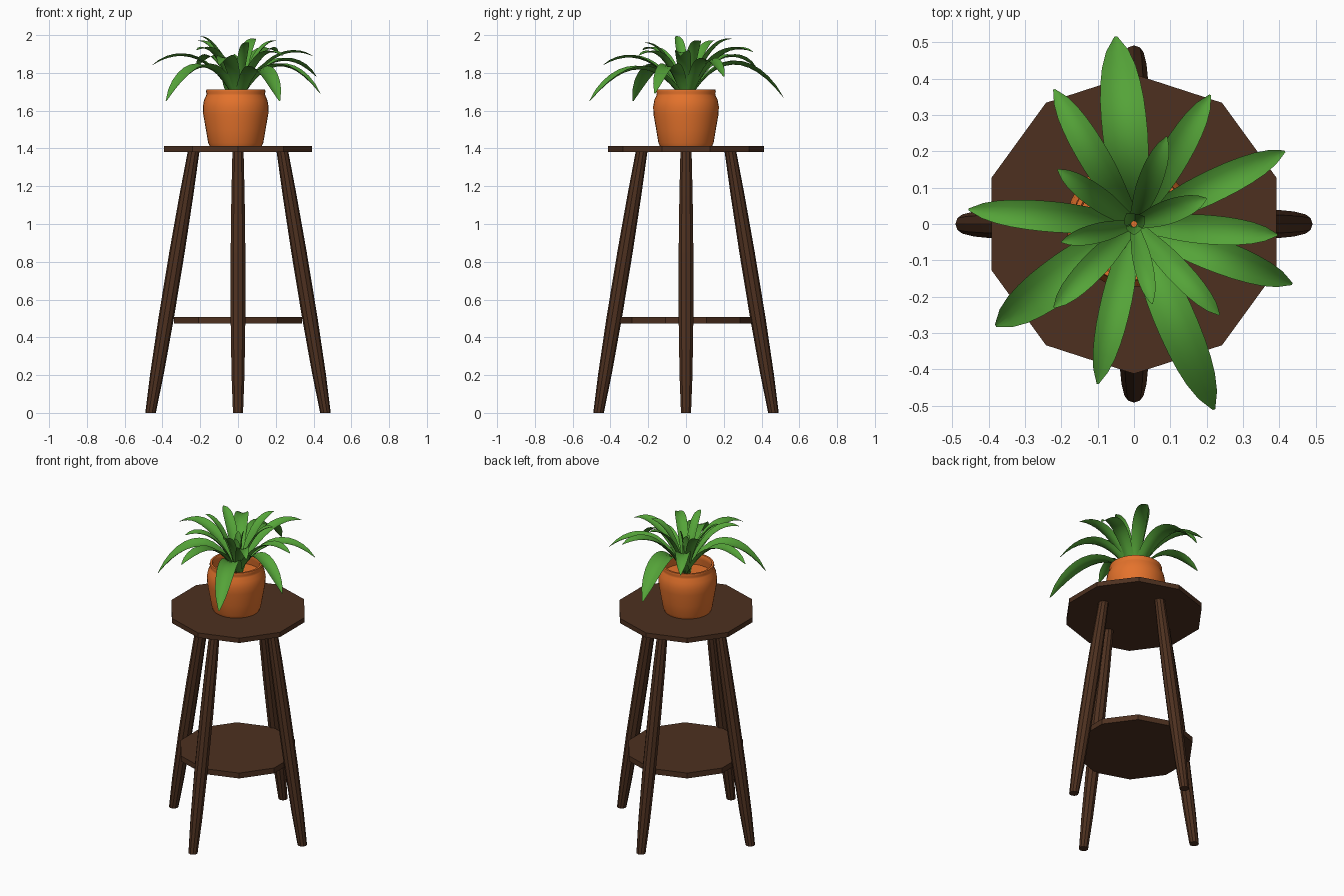
import bpy, bmesh, math
from mathutils import Vector

if "Cube" in bpy.data.objects:
    bpy.data.objects.remove(bpy.data.objects["Cube"])


def material(name, rgb):
    m = bpy.data.materials.new(name)
    m.diffuse_color = (*rgb, 1)
    m.use_nodes = True
    m.node_tree.nodes["Principled BSDF"].inputs["Base Color"].default_value = m.diffuse_color
    return m


WOOD = material("dark_wood", (0.075, 0.030, 0.014))
CLAY = material("terracotta", (0.78, 0.17, 0.025))
LEAF = material("leaf_green", (0.09, 0.37, 0.04))


def make(name, bm, mat, smooth=False):
    bmesh.ops.recalc_face_normals(bm, faces=bm.faces[:])
    for f in bm.faces:
        f.smooth = smooth
    me = bpy.data.meshes.new(name)
    bm.to_mesh(me)
    bm.free()
    me.materials.append(mat)
    ob = bpy.data.objects.new(name, me)
    bpy.context.collection.objects.link(ob)
    return ob


def loft(name, rings, mat, n, phase=0, smooth=False):
    """Skin a stack of horizontal n-sided rings (centre, radius), capped at both ends."""
    bm = bmesh.new()
    loops = [[bm.verts.new((c[0] + r * math.cos(phase + math.tau * i / n),
                            c[1] + r * math.sin(phase + math.tau * i / n), c[2]))
              for i in range(n)] for c, r in rings]
    for a, b in zip(loops, loops[1:]):
        for i in range(n):
            j = (i + 1) % n
            bm.faces.new((a[i], a[j], b[j], b[i]))
    bm.faces.new(loops[0])
    bm.faces.new(loops[-1])
    return make(name, bm, mat, smooth)


# Ten-sided top and lower shelf
for name, r, z0, z1 in (("table_top", 0.412, 1.381, 1.412), ("lower_shelf", 0.355, 0.472, 0.507)):
    loft(name, [((0, 0, z), r) for z in (z0, z1)], WOOD, 10, math.pi / 2)

# Four splayed legs, fattest in the middle
leg_radii = [(0, 0.028), (0.2, 0.036), (0.5, 0.041), (0.85, 0.041), (1.15, 0.037), (1.385, 0.031)]
for k, name in enumerate(("right_leg", "back_leg", "left_leg", "front_leg")):
    a = k * math.pi / 2
    rings = []
    for z, r in leg_radii:
        d = 0.463 - 0.228 * z / 1.385
        rings.append(((d * math.cos(a), d * math.sin(a), z), r))
    loft(name, rings, WOOD, 10, a)

# Pot with rolled lip, inner wall and raised floor; sits a touch left of centre
pot_profile = [(0.138, 1.412), (0.146, 1.43), (0.158, 1.50), (0.172, 1.58), (0.174, 1.62),
               (0.168, 1.655), (0.157, 1.68), (0.154, 1.69), (0.158, 1.70), (0.155, 1.712),
               (0.143, 1.712), (0.138, 1.70), (0.140, 1.68), (0.145, 1.64)]
pot = loft("pot", [((-0.012, 0, z), r) for r, z in pot_profile], CLAY, 32, 0, True)
bpy.context.view_layer.objects.active = pot
pot.select_set(True)
bpy.ops.object.shade_smooth_by_angle(angle=math.radians(50))

# Leaves: tip x, y, z, arch control height, half width
leaves = [
    (-0.05, 0.515, 1.67, 2.03, 0.062), (-0.22, 0.37, 1.83, 2.00, 0.042),
    (0.21, 0.355, 1.91, 1.99, 0.042), (0.415, 0.20, 1.78, 2.00, 0.044),
    (0.395, -0.03, 1.89, 1.98, 0.040), (0.435, -0.165, 1.69, 2.00, 0.046),
    (0.235, -0.25, 1.89, 1.98, 0.033), (0.22, -0.51, 1.65, 1.99, 0.056),
    (0.05, -0.22, 1.96, 1.95, 0.026), (-0.10, -0.44, 1.84, 1.98, 0.042),
    (-0.22, -0.23, 1.92, 1.98, 0.036), (-0.38, -0.28, 1.65, 2.01, 0.060),
    (-0.455, 0.04, 1.84, 2.00, 0.042), (-0.21, 0.15, 1.97, 1.96, 0.032),
    (-0.20, -0.05, 1.995, 1.96, 0.027), (0.09, 0.24, 1.98, 1.97, 0.033),
    (0.20, 0.07, 1.97, 1.96, 0.033), (0.03, 0.02, 1.92, 1.86, 0.022),
    (-0.02, 0.03, 1.90, 1.85, 0.022), (0.0, -0.03, 1.88, 1.84, 0.022),
]
widths = [0.5, 0.58, 0.67, 0.78, 0.88, 0.96, 1.0, 1.0, 0.97, 0.89, 0.75, 0.50, 0.06]
across = (-1, -0.5, 0, 0.5, 1)

for k, (x, y, z, cz, w) in enumerate(leaves):
    out = Vector((x, y, 0))
    side = Vector((-y, x, 0)).normalized()
    p0 = Vector((0, 0, 1.645)) + out.normalized() * 0.008
    p1 = out * 0.45 + Vector((0, 0, cz))
    p2 = Vector((x, y, z))
    bm = bmesh.new()
    rows = []
    for i, f in enumerate(widths):
        t = i / (len(widths) - 1)
        p = p0 * (1 - t) ** 2 + p1 * 2 * t * (1 - t) + p2 * t * t
        tangent = ((p1 - p0) * (1 - t) + (p2 - p1) * t).normalized()
        up = tangent.cross(side)
        # shallow gutter section: edges curl up
        rows.append([bm.verts.new(p + side * (w * f * s) + up * (0.35 * w * f * s * s))
                     for s in across])
    for a, b in zip(rows, rows[1:]):
        for i in range(len(across) - 1):
            bm.faces.new((a[i], b[i], b[i + 1], a[i + 1]))
    make("leaf_%02d" % (k + 1), bm, LEAF, True)
